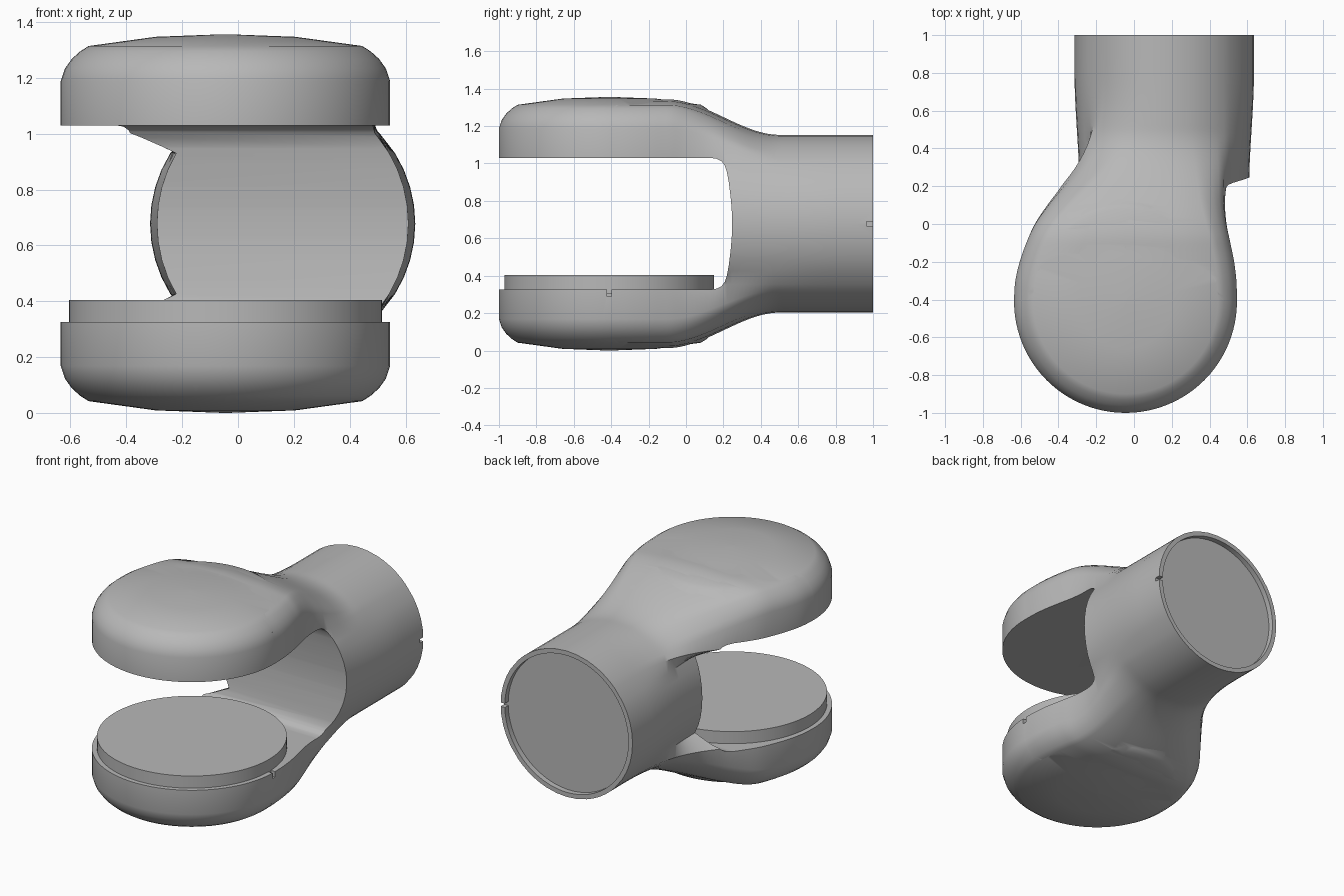
import bpy, bmesh, math
from mathutils import Matrix, Vector

cube = bpy.data.objects.get("Cube")
if cube:
    bpy.data.objects.remove(cube)

MID_Z = 0.678            # height of the tube axis and the fork's middle
TUBE_X, TUBE_R = 0.16, 0.475
HUB = Vector((-0.045, -0.41, 0))

grey = bpy.data.materials.new("plain_grey")
grey.use_nodes = True
grey.diffuse_color = (0.48, 0.48, 0.48, 1)
grey.node_tree.nodes["Principled BSDF"].inputs["Base Color"].default_value = grey.diffuse_color


def make(name, bm):
    bmesh.ops.recalc_face_normals(bm, faces=bm.faces)
    mesh = bpy.data.meshes.new(name)
    bm.to_mesh(mesh)
    bm.free()
    mesh.materials.append(grey)
    obj = bpy.data.objects.new(name, mesh)
    bpy.context.collection.objects.link(obj)
    return obj


def loft(name, rings):
    """Skin a row of closed rings and cap both ends."""
    bm = bmesh.new()
    rows = [[bm.verts.new(p) for p in ring] for ring in rings]
    n = len(rows[0])
    for a, b in zip(rows, rows[1:]):
        for i in range(n):
            j = (i + 1) % n
            bm.faces.new((a[i], a[j], b[j], b[i]))
    bm.faces.new(rows[0])
    bm.faces.new(rows[-1])
    return make(name, bm)


def cylinder(name, centre, radius, depth, rot=Matrix(), sides=96):
    bm = bmesh.new()
    bmesh.ops.create_cone(bm, cap_ends=True, segments=sides, radius1=radius, radius2=radius,
                          depth=depth, matrix=Matrix.Translation(centre) @ rot)
    return make(name, bm)


def box(name, centre, size):
    bm = bmesh.new()
    bmesh.ops.create_cube(bm, size=1, matrix=Matrix.Translation(centre) @ Matrix.Diagonal((*size, 1)))
    return make(name, bm)


def boolean(target, other, operation):
    mod = target.modifiers.new("cut", 'BOOLEAN')
    mod.operation, mod.solver, mod.object = operation, 'EXACT', other
    bpy.context.view_layer.objects.active = target
    bpy.ops.object.modifier_apply(modifier=mod.name)
    bpy.data.objects.remove(other)


def smoothstep(a, b, y):
    u = min(max((y - a) / (b - a), 0), 1)
    return u * u * (3 - 2 * u)


def curve(table, y):
    """Smooth lookup in a table that starts at y = -0.4 with steps of 0.1."""
    f = max((y + 0.4) / 0.1, 0)
    i = int(f)
    u = f - i
    a, b, c, d = (table[min(max(k, 0), len(table) - 1)] for k in range(i - 1, i + 3))
    return b + 0.5 * u * (c - a + u * (2*a - 5*b + 4*c - d + u * (3*(b - c) + d - a)))


# Neck outline seen from above, and how the rounded fork edge turns into the tube
EDGE = {
    1: [.545, .542, .53, .51, .49, .483, .49, .5, .505, .507],
    -1: [-.635, -.628, -.605, -.57, -.525, -.46, -.385, -.31, -.255, -.22, -.2, -.19, -.187],
}
# inset from edge, height above middle, matching tube angle
SHOULDER = [(0, .324, 43), (0, .51, 48), (.015, .555, 54), (.04, .59, 60),
            (.07, .617, 66), (.1, .635, 72), (.3, .655, 81)]


def half_section(y, side):
    t = smoothstep(-0.1, 0.5, y)
    flank = TUBE_R - 0.025 * (1 - smoothstep(0.2, 0.8, y))
    pts = []
    for angle in (0, 8, 16, 24, 32):
        a = math.radians(angle)
        pts.append((TUBE_X + side * flank * math.cos(a), TUBE_R * math.sin(a)))
    start = math.cos(math.radians(SHOULDER[0][2]))
    for inset, height, angle in SHOULDER:
        a = math.radians(angle)
        round_inset = TUBE_R * (start - math.cos(a))
        x = curve(EDGE[side], y) - side * (inset + (round_inset - inset) * t)
        pts.append((x, height + (TUBE_R * math.sin(a) - height) * t))
    return pts


def section(y):
    t = smoothstep(-0.1, 0.5, y)
    right, left = half_section(y, 1), half_section(y, -1)
    top = (HUB.x + (TUBE_X - HUB.x) * t, 0.665 + (TUBE_R - 0.665) * t)
    upper = right + [top] + left[::-1]
    lower = [(x, -z) for x, z in upper[-2:0:-1]]
    return [(x, y, MID_Z + z) for x, z in upper + lower]


# Body: tube blending forward into the fork
stations = [-0.405 + 0.025 * i for i in range(49)] + [0.9, 1.0]
body = loft("fork_body", [section(y) for y in stations])

# Round domed hub at the front
hub_profile = [(.25, .669), (.49, .636), (.52, .617), (.55, .59), (.575, .555), (.59, .51)]
hub_profile = [(.01, .678)] + hub_profile
hub_profile += [(r, -z) for r, z in reversed(hub_profile)]
hub = loft("hub", [[(HUB.x + r * math.cos(a), HUB.y + r * math.sin(a), MID_Z + z)
                    for a in (math.tau * k / 96 for k in range(96))] for r, z in hub_profile])
boolean(body, hub, 'UNION')

# Slot between the two arms, with rounded inner corners
corner = [(-1.5, .352), (.13, .352), (.165, .347), (.19, .334), (.208, .31), (.219, .275),
          (.229, .22), (.24, .13), (.246, .05)]
slot = corner + [(y, -z) for y, z in reversed(corner)]
boolean(body, loft("slot_cutter", [[(x, y, MID_Z + z) for y, z in slot] for x in (-1.5, 1.5)]),
        'DIFFERENCE')

# Recess in the tube end and two small index notches
turn = Matrix.Rotation(math.pi / 2, 4, 'X')
boolean(body, cylinder("recess_cutter", (TUBE_X, 1.0, MID_Z), 0.445, 0.07, turn), 'DIFFERENCE')
boolean(body, box("tube_notch_cutter", (0.63, 1.0, MID_Z), (0.1, 0.07, 0.025)), 'DIFFERENCE')
boolean(body, box("rim_notch_cutter", (0.55, -0.41, 0.31), (0.09, 0.025, 0.04)), 'DIFFERENCE')

# Raised pad on the lower arm
pad = cylinder("lower_pad", (HUB.x, HUB.y, 0.355), 0.56, 0.1)

for obj in (body, pad):
    bpy.ops.object.select_all(action='DESELECT')
    obj.select_set(True)
    bpy.context.view_layer.objects.active = obj
    bpy.ops.object.shade_smooth_by_angle(angle=math.radians(32))
